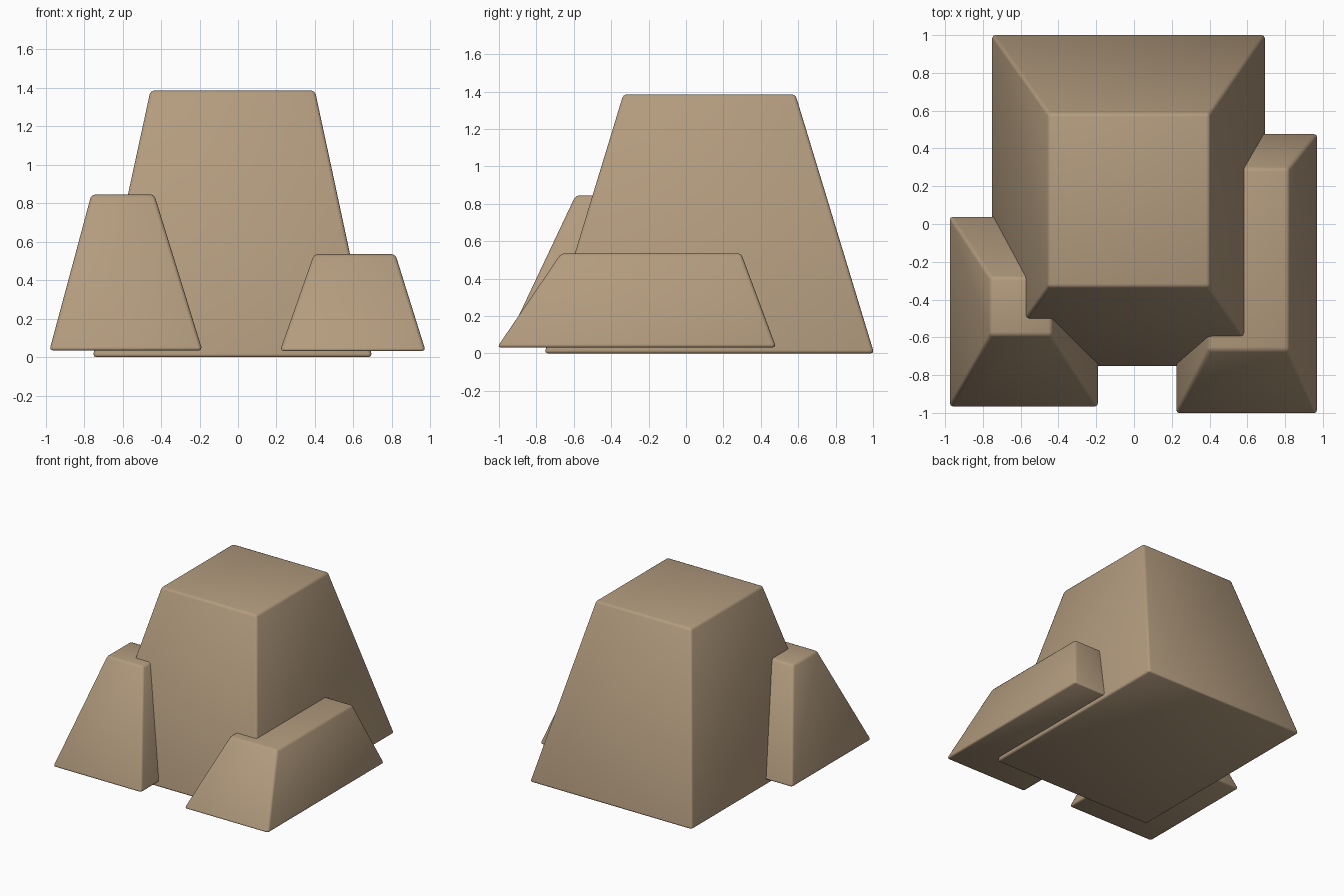
import bpy, bmesh

if "Cube" in bpy.data.objects:
    bpy.data.objects.remove(bpy.data.objects["Cube"])

stone = bpy.data.materials.new("stone")
stone.diffuse_color = (0.45, 0.33, 0.21, 1)
stone.use_nodes = True
stone.node_tree.nodes["Principled BSDF"].inputs["Base Color"].default_value = stone.diffuse_color


def rock(name, base, top, z0, z1):
    """Tapered block; base and top are (x0, x1, y0, y1)."""
    bm = bmesh.new()
    rings = []
    for (x0, x1, y0, y1), z in ((base, z0), (top, z1)):
        rings.append([bm.verts.new((x, y, z))
                      for x, y in ((x0, y0), (x1, y0), (x1, y1), (x0, y1))])
    lower, upper = rings
    bm.faces.new(lower[::-1])
    bm.faces.new(upper)
    for i in range(4):
        j = (i + 1) % 4
        bm.faces.new((lower[i], lower[j], upper[j], upper[i]))
    # worn, softly rounded edges
    bmesh.ops.bevel(bm, geom=bm.edges[:], offset=0.018, offset_type='OFFSET',
                    segments=2, profile=0.5, affect='EDGES')
    for f in bm.faces:
        f.smooth = True
    mesh = bpy.data.meshes.new(name)
    bm.to_mesh(mesh)
    bm.free()
    mesh.materials.append(stone)
    obj = bpy.data.objects.new(name, mesh)
    bpy.context.collection.objects.link(obj)
    return obj


# Tall central rock
rock("large_rock", (-0.755, 0.697, -0.757, 1.006),
     (-0.455, 0.40, -0.335, 0.585), 0.0, 1.385)
# Medium rock at front left
rock("medium_rock", (-0.98, -0.185, -0.973, 0.045),
     (-0.762, -0.435, -0.59, -0.282), 0.035, 0.845)
# Low, long rock at right
rock("small_rock", (0.218, 0.975, -1.01, 0.482),
     (0.395, 0.818, -0.668, 0.295), 0.032, 0.535)
